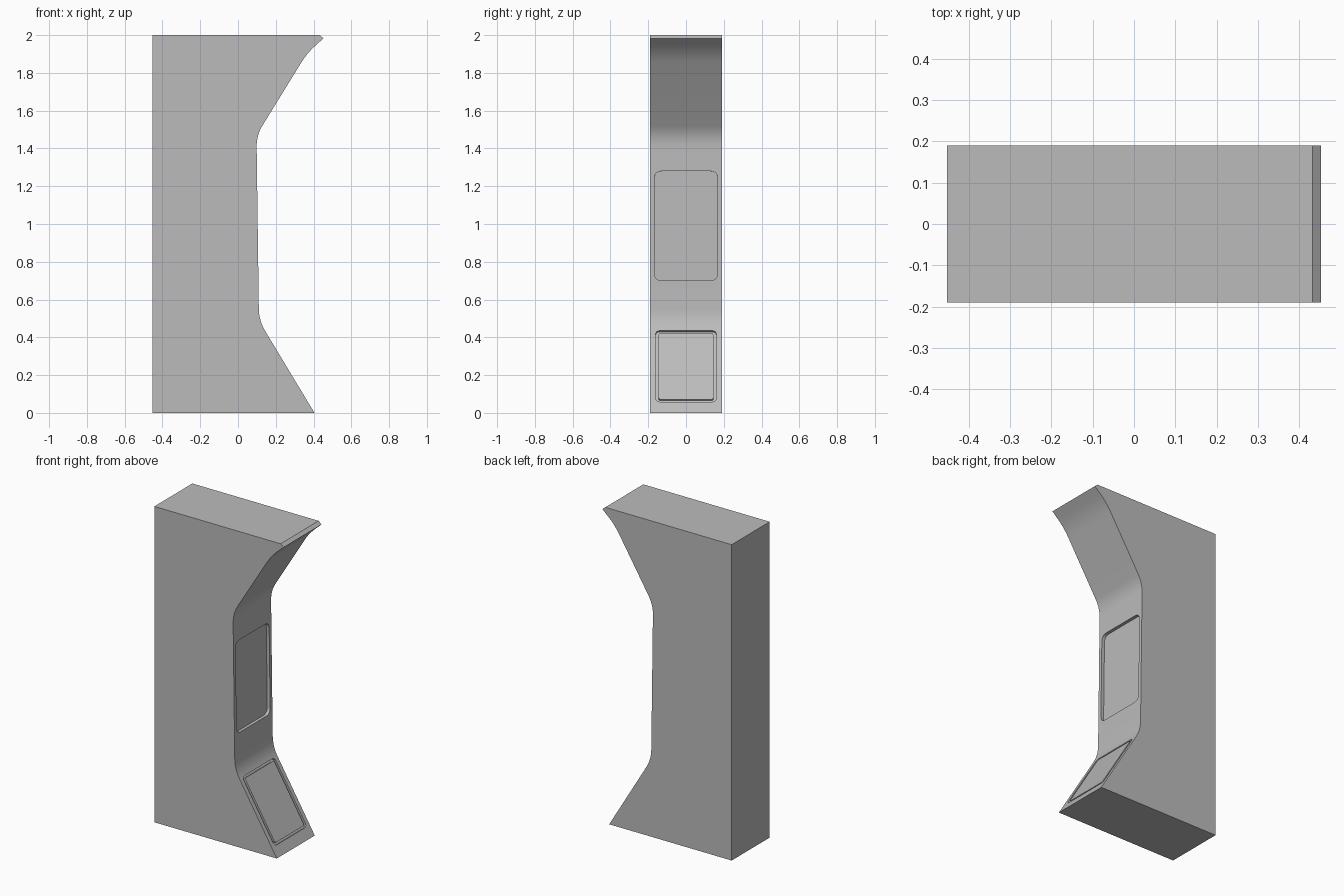
import bpy, bmesh, math
from mathutils import Matrix, Vector

cube = bpy.data.objects.get("Cube")
if cube:
    bpy.data.objects.remove(cube, do_unlink=True)

grey = bpy.data.materials.new("plain_grey")
grey.use_nodes = True
colour = (0.5, 0.5, 0.5, 1)
grey.diffuse_color = colour
grey.node_tree.nodes["Principled BSDF"].inputs["Base Color"].default_value = colour

HALF_DEPTH = 0.19


def rounded(corners, steps=8):
    """Outline from (x, y, trim) corners, each softened by a quadratic arc."""
    out = []
    for i, (x, y, trim) in enumerate(corners):
        p = Vector((x, y))
        if not trim:
            out.append(p)
            continue
        before = Vector(corners[i - 1][:2])
        after = Vector(corners[(i + 1) % len(corners)][:2])
        a = p + (before - p).normalized() * trim
        b = p + (after - p).normalized() * trim
        for s in range(steps + 1):
            t = s / steps
            out.append(a * (1 - t) ** 2 + p * 2 * t * (1 - t) + b * t ** 2)
    return out


def prism(name, outline, low, high, matrix):
    """Extrude an outline along local z, then place it."""
    bm = bmesh.new()
    face = bm.faces.new([bm.verts.new((p.x, p.y, low)) for p in outline])
    top = bmesh.ops.extrude_face_region(bm, geom=[face])["geom"]
    verts = [v for v in top if isinstance(v, bmesh.types.BMVert)]
    bmesh.ops.translate(bm, verts=verts, vec=(0, 0, high - low))
    bm.transform(matrix)
    bmesh.ops.recalc_face_normals(bm, faces=bm.faces)
    mesh = bpy.data.meshes.new(name)
    bm.to_mesh(mesh)
    bm.free()
    mesh.materials.append(grey)
    obj = bpy.data.objects.new(name, mesh)
    bpy.context.collection.objects.link(obj)
    return obj


def select(obj):
    bpy.ops.object.select_all(action="DESELECT")
    obj.select_set(True)
    bpy.context.view_layer.objects.active = obj


def rectangle(width, height, radius):
    w, h = width / 2, height / 2
    return rounded([(-w, -h, radius), (w, -h, radius), (w, h, radius), (-w, h, radius)], 5)


def facing(start, end, z):
    """Frame on the front wall: local x across, local y up the wall, z outward."""
    a, b = Vector((start[0], 0, start[1])), Vector((end[0], 0, end[1]))
    up = (b - a).normalized()
    across = Vector((0, 1, 0))
    out = across.cross(up)
    m = Matrix((across, up, out)).transposed().to_4x4()
    m.translation = a + (b - a) * ((z - a.z) / (b.z - a.z))
    return m


def carve(body, cutter):
    mod = body.modifiers.new("recess", "BOOLEAN")
    mod.operation = "DIFFERENCE"
    mod.solver = "EXACT"
    mod.object = cutter
    select(body)
    bpy.ops.object.modifier_apply(modifier=mod.name)
    bpy.data.objects.remove(cutter, do_unlink=True)


# Cabinet body: side profile extruded across its thickness
foot, knee, brow = (0.405, 0), (0.111, 0.488), (0.098, 1.47)
profile = rounded([
    (-0.453, 0, 0), (*foot, 0), (*knee, 0.065), (*brow, 0.06),
    (0.366, 1.905, 0.06), (0.453, 1.983, 0), (0.432, 2, 0), (-0.453, 2, 0),
])
body = prism("cabinet_body", profile, -HALF_DEPTH, HALF_DEPTH,
             Matrix.Rotation(math.pi / 2, 4, "X"))

# Screen recess in the upright wall
upright = facing(knee, brow, 0.99)
carve(body, prism("screen_cutter", rectangle(0.335, 0.58, 0.04), -0.02, 0.05, upright))

# Groove around the panel on the lower slope
slope = facing(foot, knee, 0.247)
carve(body, prism("groove_cutter", rectangle(0.322, 0.44, 0.025), -0.012, 0.05, slope))

# Panel filling the middle of the groove
panel = prism("lower_panel", rectangle(0.292, 0.412, 0.018), -0.014, 0, slope)

for obj in (body, panel):
    select(obj)
    bpy.ops.object.shade_smooth_by_angle(angle=math.radians(30))
